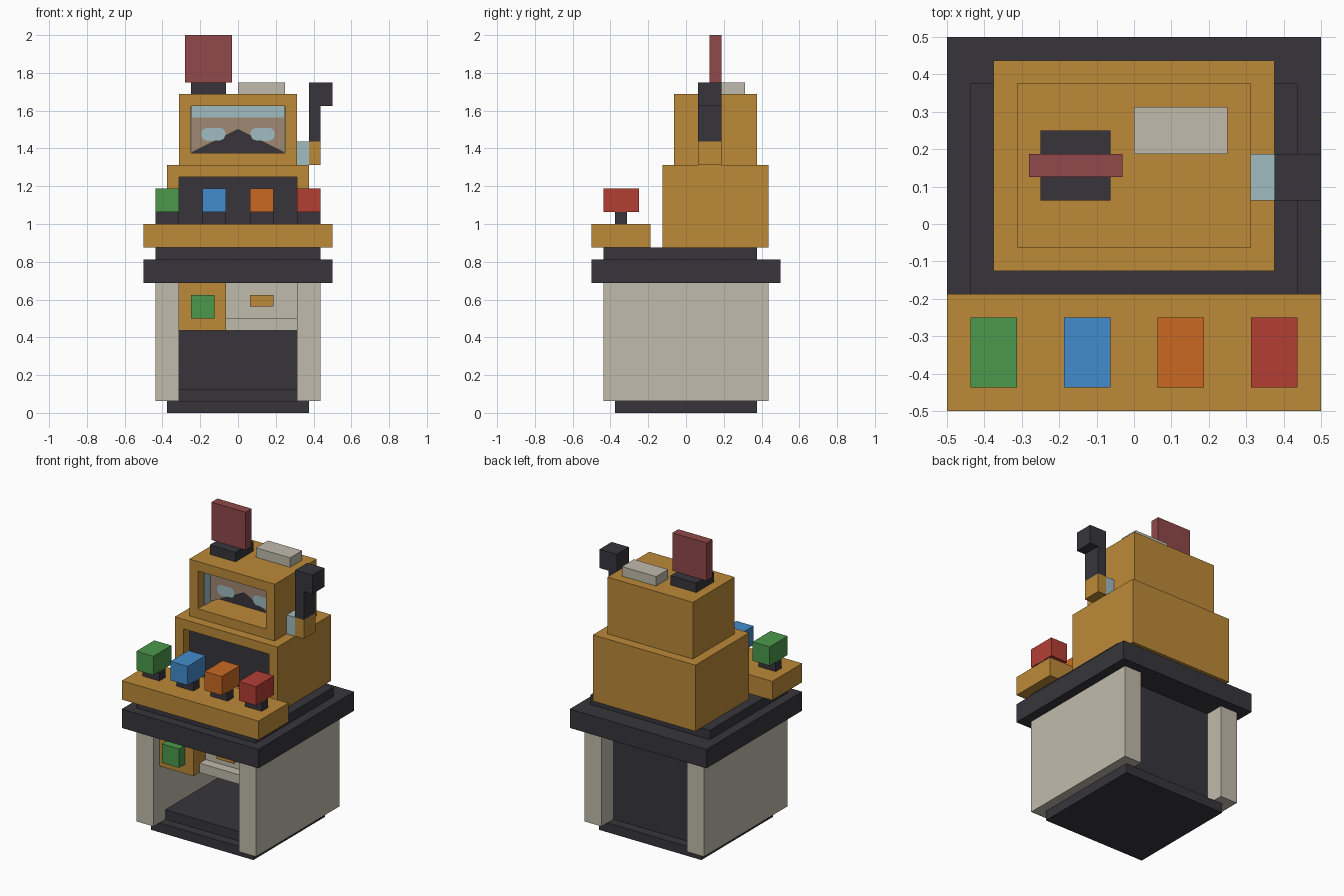
import bpy, bmesh, math

cube = bpy.data.objects.get("Cube")
if cube:
    bpy.data.objects.remove(cube, do_unlink=True)

U = 0.0625  # one grid step of the blocky design


def material(name, rgb):
    lin = [(c / 255 / 12.92) if c < 11 else ((c / 255 + 0.055) / 1.055) ** 2.4 for c in rgb]
    m = bpy.data.materials.new(name)
    m.diffuse_color = (*lin, 1)
    m.use_nodes = True
    m.node_tree.nodes["Principled BSDF"].inputs["Base Color"].default_value = (*lin, 1)
    return m


OCHRE = material("ochre", (188, 138, 56))
BEIGE = material("beige", (193, 187, 172))
DARK = material("charcoal", (55, 53, 59))
MAROON = material("maroon", (145, 72, 74))
GREEN = material("green", (76, 152, 76))
BLUE = material("blue", (66, 140, 204))
ORANGE = material("orange", (202, 105, 34))
RED = material("red", (180, 63, 52))
GLASS = material("pale_blue", (160, 188, 194))
TAUPE = material("taupe", (160, 136, 115))


def finish(name, bm, *mats):
    me = bpy.data.meshes.new(name)
    bm.to_mesh(me)
    bm.free()
    for m in mats:
        me.materials.append(m)
    ob = bpy.data.objects.new(name, me)
    bpy.context.collection.objects.link(ob)
    return ob


def box_mesh(x, y, z):
    """Box from (low, high) ranges given in grid steps."""
    bm = bmesh.new()
    bmesh.ops.create_cube(bm, size=1)
    for v in bm.verts:
        v.co = [U * (r[0] if c < 0 else r[1]) for c, r in zip(v.co, (x, y, z))]
    return bm


def box(name, mat, x, y, z):
    return finish(name, box_mesh(x, y, z), mat)


def recessed_box(name, x, y, z, depth):
    """Ochre box whose front is a frame around a sunken dark face."""
    bm = box_mesh(x, y, z)
    front = min(bm.faces, key=lambda f: f.calc_center_median().y)
    bmesh.ops.inset_region(bm, faces=[front], thickness=U, use_even_offset=True)
    rim = list(front.verts)
    inner = bmesh.ops.extrude_discrete_faces(bm, faces=[front])["faces"][0]
    for v in inner.verts:
        v.co.y += depth * U
    inner.material_index = 1
    bmesh.ops.remove_doubles(bm, verts=bm.verts, dist=0.0001)
    return finish(name, bm, OCHRE, DARK)


def plate(name, mat, points, y):
    """Flat front-facing polygon from (x, z) points."""
    bm = bmesh.new()
    f = bm.faces.new([bm.verts.new((px, y, pz)) for px, pz in points])
    f.normal_update()
    if f.normal.y > 0:
        f.normal_flip()
    return finish(name, bm, mat)


# Cabinet
box("base", DARK, (-6, 6), (-6, 6), (0, 1))
box("cabinet_floor", DARK, (-5, 5), (-5, 4), (1, 2))
box("cabinet_back", DARK, (-5, 5), (4, 5), (1, 11))
for side, s in (("left", 1), ("right", -1)):
    box(side + "_panel", BEIGE, sorted((5 * s, 7 * s)), (-7, 7), (1, 11))

# Drawer unit under the counter
box("small_drawer", OCHRE, (-5, -1), (-6, 4), (7, 11))
box("drawer_button", GREEN, (-4, -2), (-7, -6), (8, 10))
box("wide_drawer", BEIGE, (-1, 5), (-4, 4), (8, 11))
box("drawer_ledge", BEIGE, (-1, 5), (-5, 4), (7, 8))
box("drawer_handle", OCHRE, (1, 3), (-5, -4), (9, 10))

# Counter
box("counter", DARK, (-8, 8), (-8, 8), (11, 13))
box("counter_riser", DARK, (-7, 7), (-7, 6), (13, 14))

# Console with four buttons
box("console", OCHRE, (-8, 8), (-8, -3), (14, 16))
for i, mat in enumerate((GREEN, BLUE, ORANGE, RED)):
    x = -7 + 4 * i
    box(mat.name + "_button_stem", DARK, (x, x + 2), (-6, -5), (16, 17))
    box(mat.name + "_button", mat, (x, x + 2), (-7, -4), (17, 19))

# Body and head
recessed_box("body", (-6, 6), (-2, 7), (14, 21), 1)
recessed_box("head", (-5, 5), (-1, 6), (21, 27), 3)

# Window picture inside the head
plate("window_scene", TAUPE,
      [(-4 * U, 22 * U), (0, 24 * U), (4 * U, 22 * U), (4 * U, 25 * U), (-4 * U, 25 * U)], U)
plate("window_sky", GLASS, [(-4 * U, 25 * U), (4 * U, 25 * U), (4 * U, 26 * U), (-4 * U, 26 * U)], U)
for side, s in (("left", 1), ("right", -1)):
    box(side + "_window_jamb", GLASS, sorted((3.9 * s, 4 * s)), (0, 1), (22, 26))
    oval = []
    for k in range(16):
        a = math.tau * (k + 0.5) / 16
        oval.append((s * 0.13 + math.copysign(0.03, math.cos(a)) + 0.035 * math.cos(a),
                     1.475 + 0.035 * math.sin(a)))
    plate(side + "_window_cloud", GLASS, oval, U - 0.004)

# Side lever
box("lever_joint", GLASS, (5, 6), (1, 3), (21, 23))
box("lever_socket", OCHRE, (6, 7), (1, 3), (21, 23))
box("lever_arm", DARK, (6, 7), (1, 3), (23, 26))
box("lever_knob", DARK, (6, 8), (1, 3), (26, 28))

# Roof details
box("sign_base", DARK, (-4, -1), (1, 4), (27, 28))
box("sign", MAROON, (-4.5, -0.5), (2, 3), (28, 32))
box("roof_vent", BEIGE, (0, 4), (3, 5), (27, 28))
